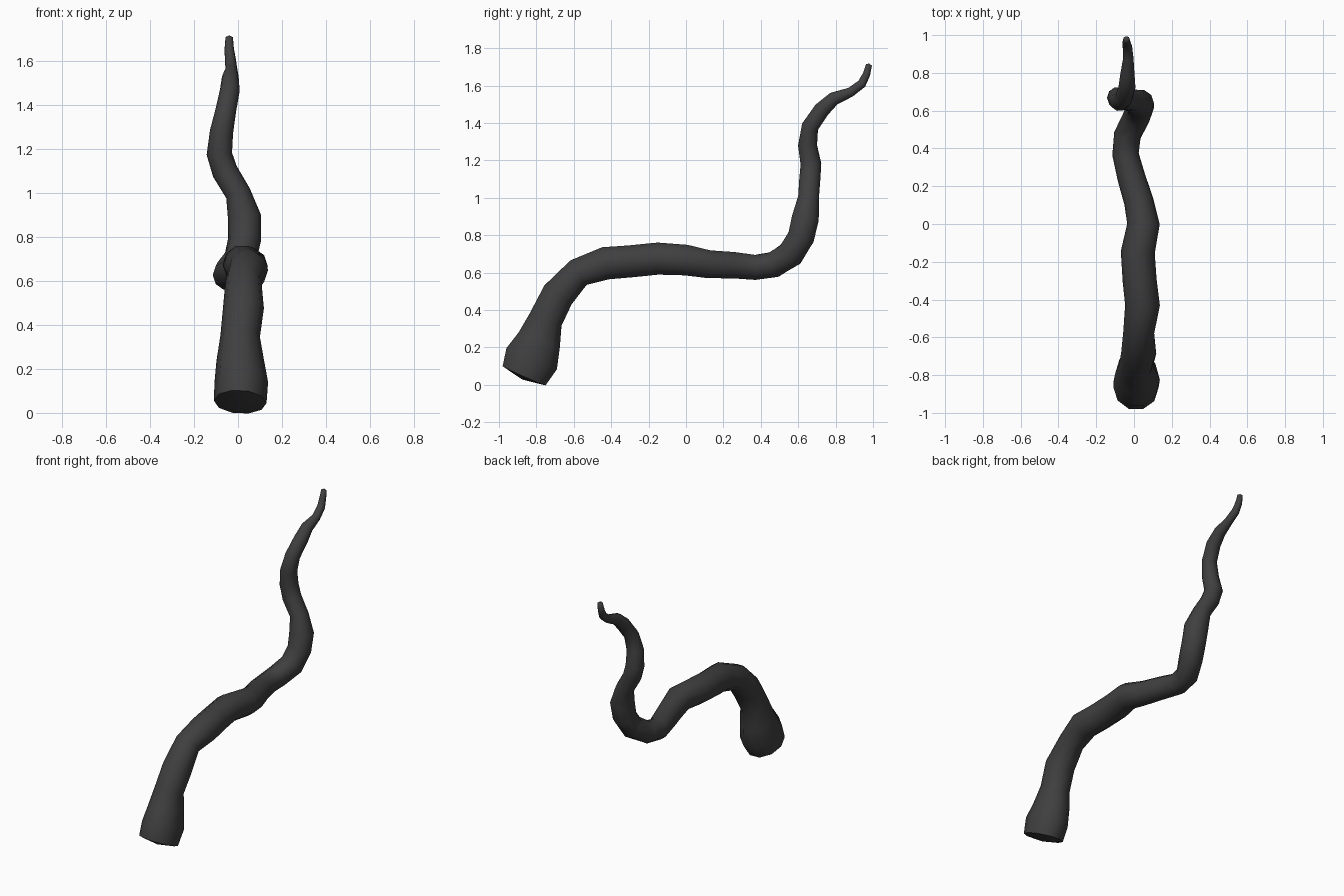
import bpy
import bmesh
import math
from mathutils import Vector

default_cube = bpy.data.objects.get("Cube")
if default_cube:
    bpy.data.objects.remove(default_cube, do_unlink=True)

SIDES = 10

# Centre line from the bulbous base to the thin tip: x, y, z, radius
path = [
    (.01, -.865, .05, .12), (.015, -.825, .14, .122), (.01, -.785, .24, .108),
    (.01, -.75, .35, .09), (.025, -.685, .48, .093), (.025, -.575, .6, .082),
    (.045, -.43, .65, .092), (.03, -.3, .66, .09), (.02, -.15, .675, .09),
    (.05, 0, .667, .086), (.025, .12, .645, .078), (-.015, .25, .64, .074),
    (-.045, .37, .628, .07), (-.035, .47, .643, .072), (.01, .56, .7, .075),
    (.03, .615, .79, .075), (.03, .638, .89, .076), (0, .655, 1, .058),
    (-.06, .662, 1.1, .059), (-.085, .668, 1.18, .058), (-.075, .65, 1.28, .053),
    (-.055, .663, 1.38, .047), (-.037, .725, 1.47, .045), (-.035, .79, 1.53, .038),
    (-.03, .88, 1.565, .027), (-.035, .94, 1.61, .025), (-.04, .965, 1.66, .021),
    (-.04, .978, 1.71, .017),
]
centres = [Vector(p[:3]) for p in path]
radii = [p[3] for p in path]
# The base bulb is deeper than it is wide
depth = {0: 1.1, 1: 1.26, 2: 1.14, 3: 1.06}


def add_ring(bm, index):
    """Ring of vertices square to the centre line."""
    before = centres[max(index - 1, 0)]
    after = centres[min(index + 1, len(centres) - 1)]
    along = (after - before).normalized()
    across = Vector((1, 0, 0))
    across = (across - along * across.dot(along)).normalized()
    up = along.cross(across)
    ring = []
    for step in range(SIDES):
        angle = math.tau * step / SIDES
        offset = across * math.cos(angle) + up * (math.sin(angle) * depth.get(index, 1))
        ring.append(bm.verts.new(centres[index] + offset * radii[index]))
    return ring


def close_end(bm, ring, point):
    """Fan of triangles from a ring to a single point."""
    tip = bm.verts.new(point)
    for a, b in zip(ring, ring[1:] + ring[:1]):
        bm.faces.new((a, b, tip))


# Winding tapered body
bm = bmesh.new()
rings = [add_ring(bm, i) for i in range(len(path))]
for low, high in zip(rings, rings[1:]):
    for i in range(SIDES):
        j = (i + 1) % SIDES
        bm.faces.new((low[i], low[j], high[j], high[i]))

# Slightly domed base and tip
for ring, inner, end, bulge in ((rings[0], 1, 0, .2), (rings[-1], -2, -1, .5)):
    outward = (centres[end] - centres[inner]).normalized()
    close_end(bm, ring, centres[end] + outward * radii[end] * bulge)
bmesh.ops.recalc_face_normals(bm, faces=bm.faces)

mesh = bpy.data.meshes.new("tendril")
bm.to_mesh(mesh)
bm.free()
tendril = bpy.data.objects.new("tendril", mesh)
bpy.context.collection.objects.link(tendril)

# Single dark grey colour
grey = bpy.data.materials.new("charcoal grey")
grey.use_nodes = True
colour = (.05, .05, .05, 1)
grey.diffuse_color = colour
grey.node_tree.nodes["Principled BSDF"].inputs["Base Color"].default_value = colour
mesh.materials.append(grey)

# Smooth shading
bpy.ops.object.select_all(action="DESELECT")
tendril.select_set(True)
bpy.context.view_layer.objects.active = tendril
bpy.ops.object.shade_smooth_by_angle(angle=math.radians(60))
